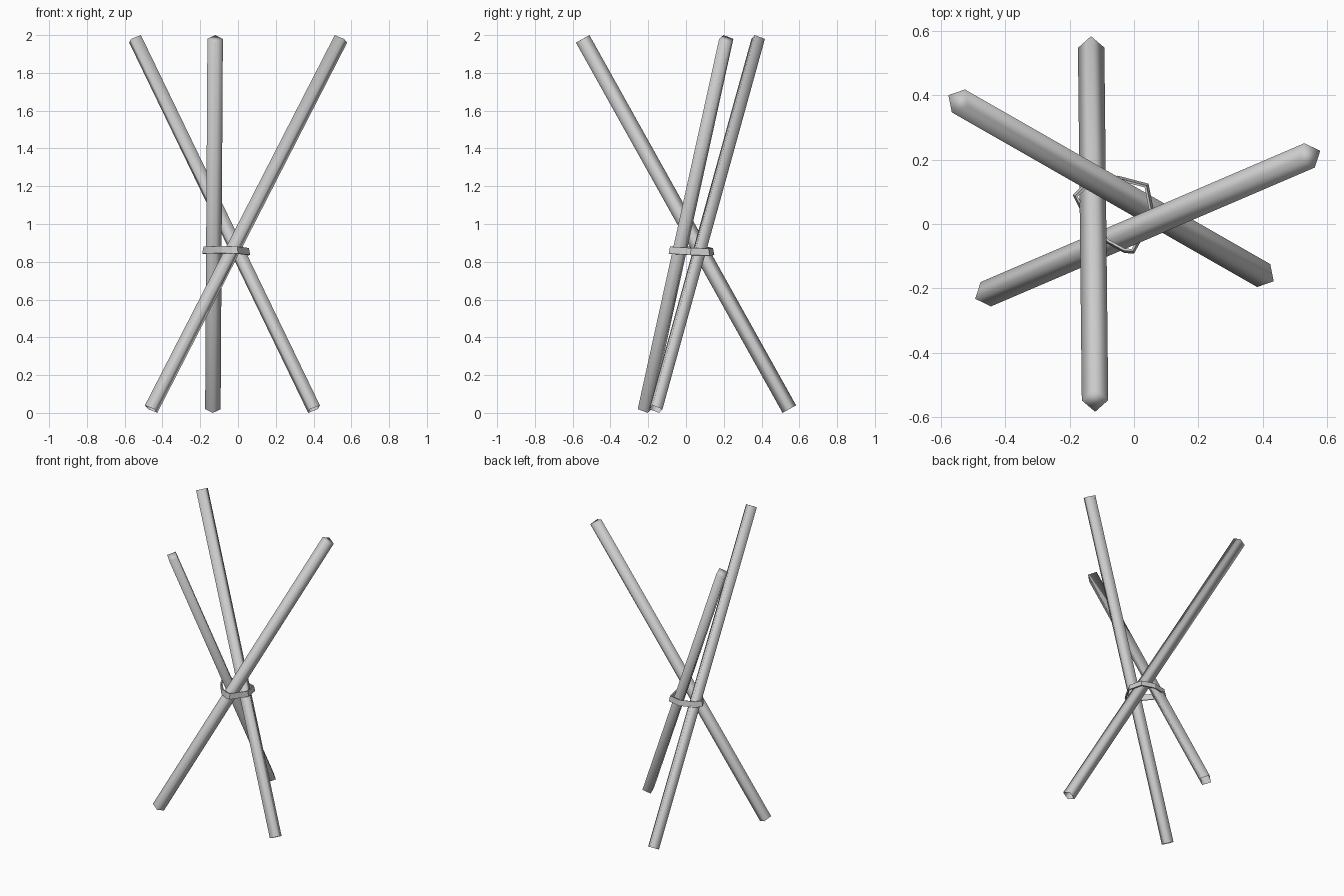
import bpy, bmesh
from mathutils import Vector

if "Cube" in bpy.data.objects:
    bpy.data.objects.remove(bpy.data.objects["Cube"])

R = 0.041  # half diagonal of the square poles


def finish(name, bm, smooth):
    bmesh.ops.recalc_face_normals(bm, faces=bm.faces)
    for f in bm.faces:
        f.smooth = smooth
    me = bpy.data.meshes.new(name)
    bm.to_mesh(me)
    bm.free()
    ob = bpy.data.objects.new(name, me)
    bpy.context.collection.objects.link(ob)
    return ob


def pole(name, bottom, top):
    """Four-sided pole with one corner edge facing up, open underneath."""
    a, b = Vector((*bottom, 0.02)), Vector((*top, 1.98))
    axis = (b - a).normalized()
    side = axis.cross(Vector((0, 0, 1))).normalized()
    up = side.cross(axis)
    offs = [side * R, up * R, -side * R, -up * R]
    bm = bmesh.new()
    low = [bm.verts.new(a + o) for o in offs]
    high = [bm.verts.new(b + o) for o in offs]
    for i in range(4):
        j = (i + 1) % 4
        bm.faces.new((low[i], low[j], high[j], high[i]))
    bm.faces.new(high)
    return finish(name, bm, True)


# Three crossing poles
pole("pole_left", (0.4025, -0.16), (-0.545, 0.382))
pole("pole_front", (-0.133, 0.547), (-0.121, -0.547))
pole("pole_right", (-0.46, -0.218), (0.545, 0.213))

# Binding strap: a slightly tilted, flared loop around the crossing
loop = [(-0.19, 0.09), (-0.155, 0.125), (-0.05, 0.15), (0.045, 0.125),
        (0.065, 0.025), (0.0, -0.092), (-0.03, -0.09), (-0.085, -0.06),
        (-0.165, 0.04)]
bm = bmesh.new()
rings = []
for z, s in ((0.841, 1.0), (0.878, 0.94)):
    ring = []
    for x, y in loop:
        dx, dy = x + 0.06, y - 0.03
        ring.append(bm.verts.new((-0.06 + dx * s, 0.03 + dy * s,
                                  z - 0.04 * dx - 0.04 * dy)))
    rings.append(ring)
n = len(loop)
for i in range(n):
    j = (i + 1) % n
    bm.faces.new((rings[0][i], rings[0][j], rings[1][j], rings[1][i]))
strap = finish("strap", bm, False)
mod = strap.modifiers.new("thickness", 'SOLIDIFY')
mod.thickness = 0.008
mod.offset = -1
